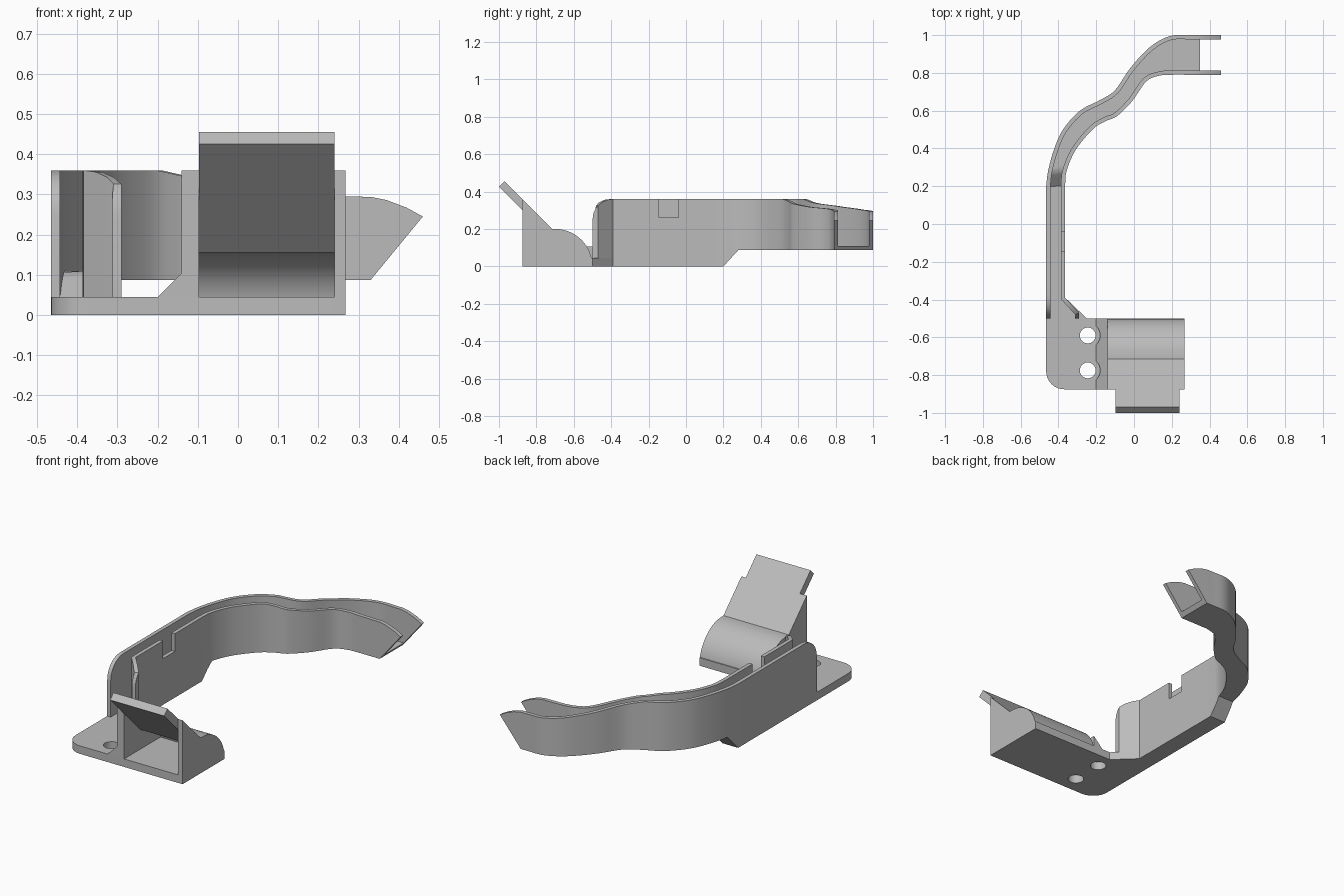
import bpy, bmesh, math
from mathutils import Vector, Matrix

if "Cube" in bpy.data.objects:
    bpy.data.objects.remove(bpy.data.objects["Cube"])

grey = bpy.data.materials.new("plain grey")
grey.use_nodes = True
COLOUR = (0.5, 0.5, 0.5, 1)
grey.diffuse_color = COLOUR
grey.node_tree.nodes["Principled BSDF"].inputs["Base Color"].default_value = COLOUR


def finish(bm, name):
    bmesh.ops.recalc_face_normals(bm, faces=bm.faces)
    mesh = bpy.data.meshes.new(name)
    bm.to_mesh(mesh)
    bm.free()
    mesh.materials.append(grey)
    ob = bpy.data.objects.new(name, mesh)
    bpy.context.collection.objects.link(ob)
    return ob


def extrude(name, profile, to_3d, lo, hi):
    """Prism from a 2D profile; to_3d maps (a, b, depth) to a point."""
    bm = bmesh.new()
    face = bm.faces.new([bm.verts.new(to_3d(a, b, lo)) for a, b in profile])
    new = bmesh.ops.extrude_face_region(bm, geom=[face])["geom"]
    step = Vector(to_3d(0, 0, hi)) - Vector(to_3d(0, 0, lo))
    bmesh.ops.translate(bm, vec=step, verts=[g for g in new if isinstance(g, bmesh.types.BMVert)])
    return finish(bm, name)


def along_x(a, b, d): return (d, a, b)
def along_y(a, b, d): return (a, d, b)
def along_z(a, b, d): return (a, b, d)


def arc(cx, cy, r, start, end, n=16):
    angles = [math.radians(start + (end - start) * i / n) for i in range(n + 1)]
    return [(cx + r * math.cos(t), cy + r * math.sin(t)) for t in angles]


def drill(ob, centre, radius, depth, tilt=0):
    """Cut a round hole and discard the cutter."""
    bm = bmesh.new()
    bmesh.ops.create_cone(bm, cap_ends=True, segments=32, radius1=radius, radius2=radius, depth=depth,
                          matrix=Matrix.Translation(centre) @ Matrix.Rotation(tilt, 4, 'X'))
    cutter = finish(bm, "hole_cutter")
    cutter.hide_render = True
    mod = ob.modifiers.new("hole", 'BOOLEAN')
    mod.operation, mod.solver, mod.object = 'DIFFERENCE', 'EXACT', cutter
    bpy.context.view_layer.objects.active = ob
    bpy.ops.object.modifier_apply(modifier=mod.name)
    bpy.data.objects.remove(cutter)


# Base plate with a rounded corner and two mounting holes
BASE = 0.045
outline = arc(-0.37, -0.78, 0.095, 180, 270, 10) + [(0.267, -0.875), (0.267, -0.5), (-0.465, -0.5)]
base = extrude("base_plate", outline, along_z, 0, BASE)
toe = extrude("base_plate_corner", [(-0.365, -0.5), (-0.25, -0.5), (-0.365, -0.39)], along_z, 0, BASE)

# Gusset beside the bracket, scooped clear of the mounting holes
gusset = extrude("gusset", [(-0.2, BASE), (-0.14, BASE), (-0.14, 0.105)], along_y, -0.875, -0.5)
for y in (-0.59, -0.775):
    drill(base, (-0.245, y, 0), 0.042, 0.3)
    drill(gusset, (-0.245, y, 0.1), 0.066, 0.3)

# Bracket side walls
side = [(-0.875, 0), (-0.875, 0.36), (-0.715, 0.2)] + arc(-0.7, 0, 0.2, 90, 0)
left_right = [extrude("bracket_right_wall", side, along_x, -0.14, -0.097),
              extrude("bracket_left_wall", side, along_x, 0.24, 0.267)]

# Tilted mounting plate flowing into the curved shell
shell = [(-1, 0.425), (-0.97, 0.455), (-0.715, 0.2)] + arc(-0.7, 0, 0.2, 90, 0)
shell += arc(-0.7, 0, 0.155, 0, 90) + [(-0.73, 0.155)]
plate = extrude("tilted_plate", shell, along_x, -0.097, 0.24)
for x, z in ((-0.005, 0.277), (0.147, 0.277), (0.07, 0.362)):
    drill(plate, (x, -0.545 - z, z), 0.021, 0.15, math.radians(45))

# Curved channel: paired points on its outer and inner faces
OUTER = [(-0.465, 0.2), (-0.455, 0.28), (-0.425, 0.39), (-0.376, 0.5), (-0.286, 0.6), (-0.18, 0.656),
         (-0.1, 0.709), (-0.02, 0.825), (0.085, 0.937), (0.19, 0.995), (0.3, 1)]
INNER = [(-0.365, 0.2), (-0.357, 0.28), (-0.31, 0.39), (-0.22, 0.5), (-0.15, 0.545), (-0.09, 0.571),
         (-0.01, 0.65), (0.065, 0.755), (0.137, 0.786), (0.2, 0.79), (0.3, 0.79)]
TOP = [(-0.2, 0.36), (-0.1, 0.337), (0, 0.317), (0.1, 0.303), (0.2, 0.296),
       (0.33, 0.294), (0.37, 0.286), (0.42, 0.267), (0.46, 0.245)]
WALL, NOTCH = 0.022, (-0.145, -0.04)


def smooth_path(points, steps=5):
    p = [Vector(q) for q in points]
    p = [2 * p[0] - p[1]] + p + [2 * p[-1] - p[-2]]
    path = []
    for a, b, c, d in zip(p, p[1:], p[2:], p[3:]):
        for i in range(steps):
            t = i / steps
            path.append(0.5 * (2 * b + (c - a) * t + (2 * a - 5 * b + 4 * c - d) * t * t
                               + (3 * b - a - 3 * c + d) * t ** 3))
    return path + [p[-2]]


def blend(table, x):
    if x <= table[0][0]:
        return table[0][1]
    for (a, za), (b, zb) in zip(table, table[1:]):
        if x <= b:
            return za + (zb - za) * (x - a) / (b - a)
    return table[-1][1]


def top_z(x, y):
    if y < -0.39:
        return 0.25 + math.sqrt(max(0, 0.11 ** 2 - (-0.39 - y) ** 2))
    return blend(TOP, x)


def offset(path, d):
    out = []
    for i, p in enumerate(path):
        t = (path[min(i + 1, len(path) - 1)] - path[max(i - 1, 0)]).normalized()
        out.append(p + Vector((t.y, -t.x)) * d)
    return out


# Straight run with a flared mouth, then the bends, then the tips
run = [-0.5, -0.495, -0.485, -0.47, -0.45, -0.42, -0.39, -0.37, NOTCH[0], NOTCH[1], 0.15]
flare = [(-0.47, -0.29), (-0.39, -0.365)]
tips = [0.33, 0.35, 0.37, 0.395, 0.42, 0.44, 0.46]
outer = [Vector((-0.465, y)) for y in run] + smooth_path(OUTER) + [Vector((x, 1)) for x in tips]
inner = [Vector((blend(flare, y), y)) for y in run] + smooth_path(INNER) + [Vector((x, 0.79)) for x in tips]
outer_in, inner_in = offset(outer, WALL), offset(inner, -WALL)
outer_in[0].y = inner_in[0].y = -0.5


def section(o, oi, ii, i, notched):
    def tip(p, z):
        # Slanted end: lower points stop earlier
        if p.x <= 0.3:
            return (p.x, p.y, z)
        end = 0.33 + (min(z, 0.245) - 0.087) * 0.823
        if z > 0.2:
            end = 0.46
        return (0.3 + (p.x - 0.3) * (end - 0.3) / 0.16, p.y, z)

    def floor(p): return blend([(0.2, BASE), (0.28, 0.11)], p.y)
    def under(p): return blend([(0.2, 0), (0.28, 0.087)], p.y)
    cut = 0.26 if notched else 1
    return [tip(o, top_z(*o)), tip(oi, top_z(*o)), tip(oi, floor(oi)), tip(ii, floor(ii)),
            tip(ii, min(cut, top_z(*i))), tip(i, min(cut, top_z(*i))), tip(i, under(i)), tip(o, under(o))]


sections = []
for pts in zip(outer, outer_in, inner_in, inner):
    y = pts[0].y
    if abs(y - NOTCH[0]) < 1e-4:
        sections += [section(*pts, False), section(*pts, True)]
    elif abs(y - NOTCH[1]) < 1e-4:
        sections += [section(*pts, True), section(*pts, False)]
    else:
        sections.append(section(*pts, False))

bm = bmesh.new()
rings = [[bm.verts.new(c) for c in s] for s in sections]
for r, s in zip(rings, rings[1:]):
    for k in range(8):
        m = (k + 1) % 8
        bm.faces.new((r[k], r[m], s[m], s[k]))
for r in (rings[0], rings[-1]):
    # End caps: outer wall, floor, inner wall
    for quad in ((0, 1, 2, 7), (7, 2, 3, 6), (6, 3, 4, 5)):
        bm.faces.new([r[k] for k in quad])
bmesh.ops.remove_doubles(bm, verts=bm.verts, dist=1e-5)
bmesh.ops.dissolve_degenerate(bm, edges=bm.edges, dist=1e-5)
channel = finish(bm, "curved_channel")

# Smooth curves, crisp edges
bpy.ops.object.select_all(action='DESELECT')
for ob in [base, toe, gusset, plate, channel] + left_right:
    ob.select_set(True)
bpy.context.view_layer.objects.active = channel
bpy.ops.object.shade_smooth_by_angle(angle=math.radians(30))
